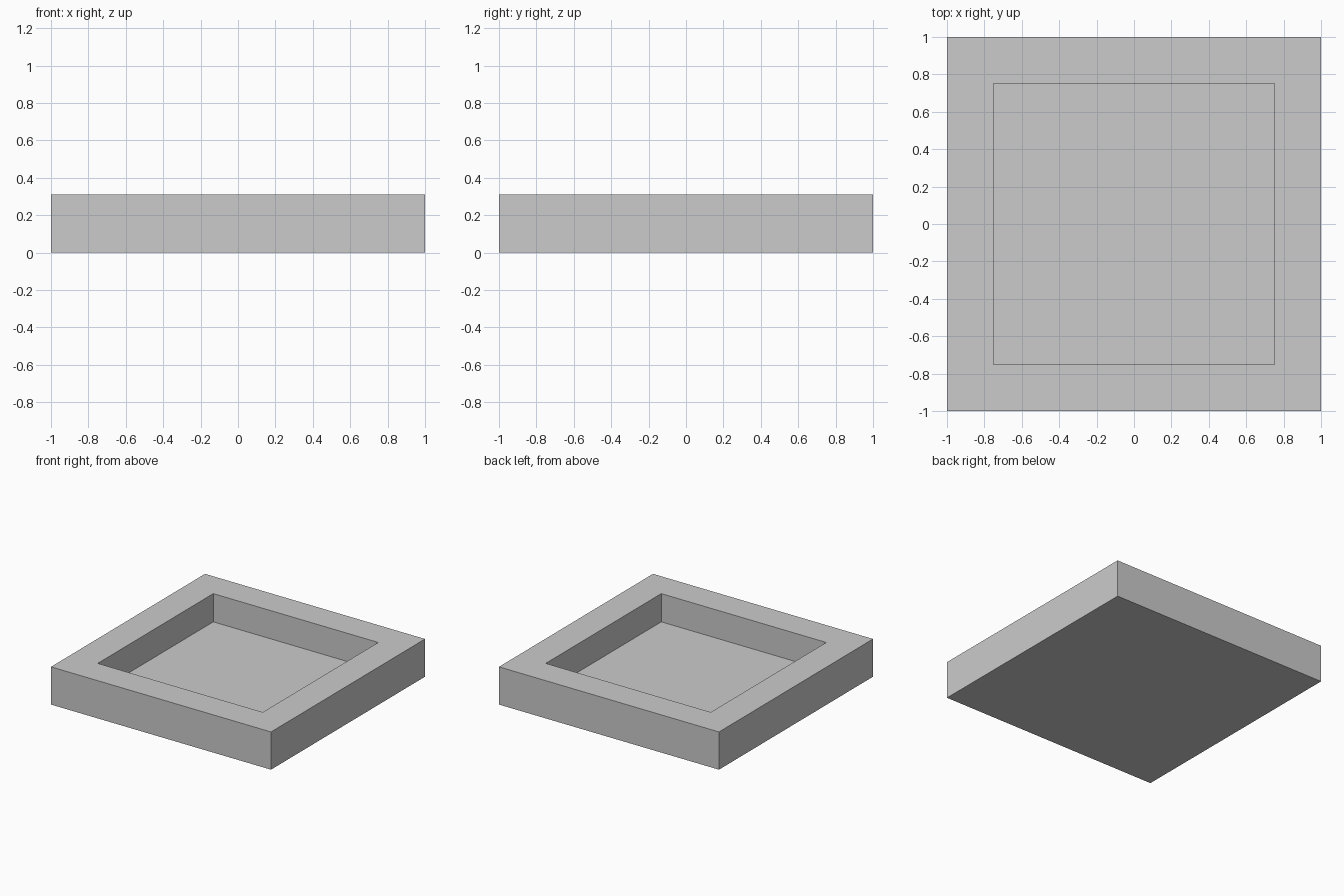
import bpy, bmesh

if "Cube" in bpy.data.objects:
    bpy.data.objects.remove(bpy.data.objects["Cube"])

HEIGHT, FLOOR_Z, INNER = 0.31, 0.078, 0.75

# Square slab standing on the ground
bm = bmesh.new()
bmesh.ops.create_cube(bm, size=2)
for v in bm.verts:
    v.co.z = HEIGHT if v.co.z > 0 else 0

# Inset the top face and sink it to form the tray recess
bm.normal_update()
top = max(bm.faces, key=lambda f: f.normal.z)
bmesh.ops.inset_region(bm, faces=[top], thickness=1 - INNER, use_even_offset=True)
result = bmesh.ops.extrude_discrete_faces(bm, faces=[top])
for v in result["faces"][0].verts:
    v.co.z = FLOOR_Z
bmesh.ops.recalc_face_normals(bm, faces=bm.faces)

mesh = bpy.data.meshes.new("square_tray")
bm.to_mesh(mesh)
bm.free()
bpy.context.collection.objects.link(bpy.data.objects.new("square_tray", mesh))
